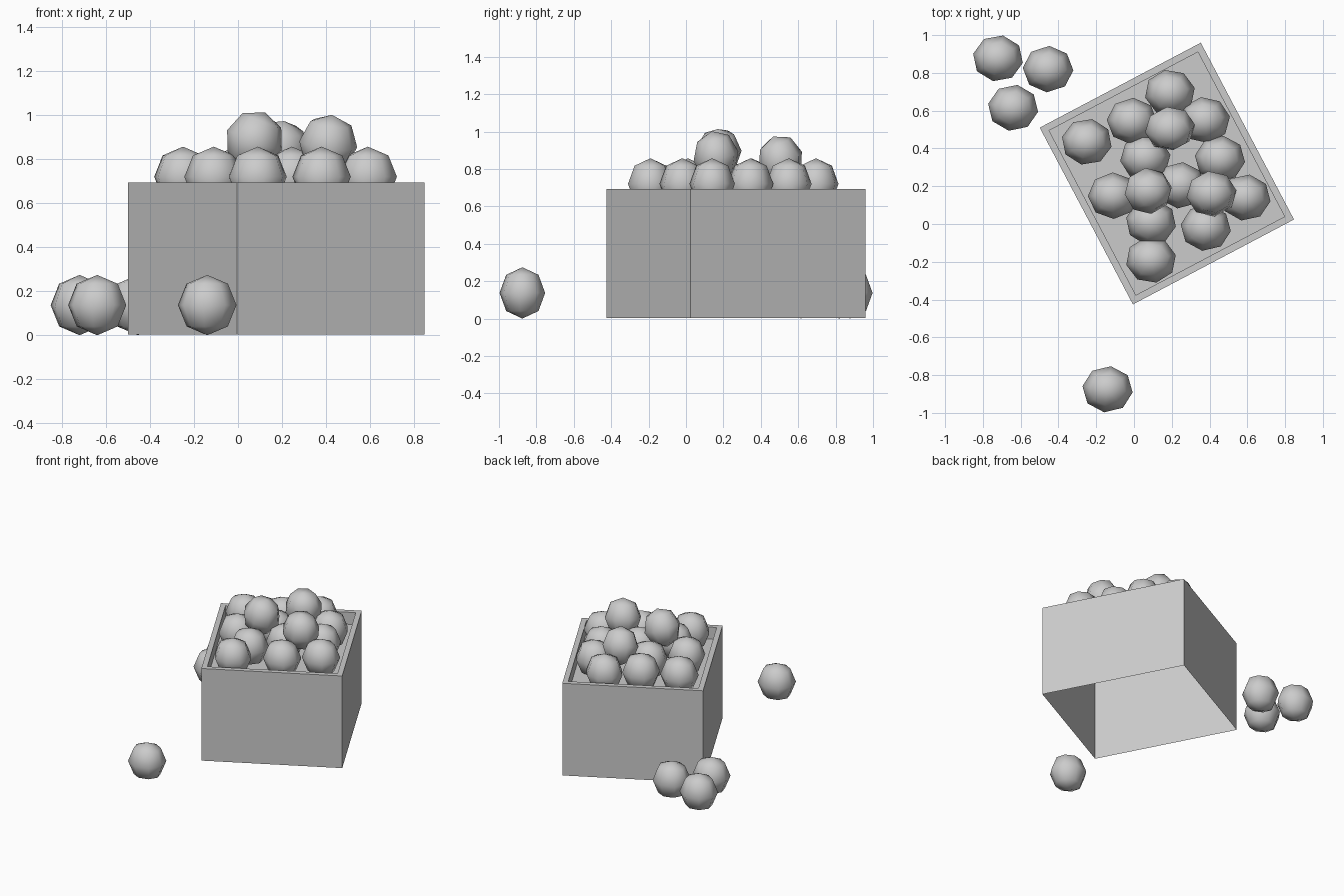
import bpy
import bmesh
import math
import random
from mathutils import Euler, Matrix, Vector

random.seed(4)
if "Cube" in bpy.data.objects:
    bpy.data.objects.remove(bpy.data.objects["Cube"], do_unlink=True)

# One plain grey for everything
grey = bpy.data.materials.new("plain grey")
grey.use_nodes = True
colour = (0.6, 0.6, 0.6, 1)
grey.diffuse_color = colour
grey.node_tree.nodes["Principled BSDF"].inputs["Base Color"].default_value = colour


def finish(bm, name, smooth=False):
    mesh = bpy.data.meshes.new(name)
    bm.to_mesh(mesh)
    bm.free()
    mesh.materials.append(grey)
    for face in mesh.polygons:
        face.use_smooth = smooth
    obj = bpy.data.objects.new(name, mesh)
    bpy.context.collection.objects.link(obj)
    return obj


# Crate: open underneath, with a thin rim around a sunken tray
WIDTH, DEPTH, HEIGHT, RIM, TRAY = 0.964, 1.058, 0.69, 0.052, 0.09
bm = bmesh.new()
bmesh.ops.create_cube(bm, size=1)
bmesh.ops.scale(bm, vec=(WIDTH, DEPTH, HEIGHT), verts=bm.verts)
top = max(bm.faces, key=lambda f: f.calc_center_median().z)
bottom = min(bm.faces, key=lambda f: f.calc_center_median().z)
bmesh.ops.delete(bm, geom=[bottom], context="FACES_ONLY")
bmesh.ops.inset_individual(bm, faces=[top], thickness=RIM)
sunk = bmesh.ops.extrude_face_region(bm, geom=[top])["geom"]
bmesh.ops.translate(bm, vec=(0, 0, -TRAY),
                    verts=[v for v in sunk if isinstance(v, bmesh.types.BMVert)])
if top.is_valid:
    bmesh.ops.delete(bm, geom=[top], context="FACES_ONLY")
crate = finish(bm, "crate")
crate.location = (0.174, 0.267, HEIGHT / 2 + 0.003)
crate.rotation_euler.z = math.radians(27.8)


# Balls: eight-sided, slightly squashed front to back
def ball(name, x, y, z, tilt=(0, 0)):
    bm = bmesh.new()
    bmesh.ops.create_uvsphere(bm, u_segments=8, v_segments=4, radius=1)
    turn = Euler((*tilt, random.uniform(-0.25, 0.25))).to_matrix().to_4x4()
    squash = Matrix.Diagonal(Vector((0.134, 0.123, 0.137, 1)))
    bm.transform(squash @ turn)
    finish(bm, name, smooth=True).location = (x, y, z)


# Balls lying on the ground
for x, y in [(-0.14, -0.875), (-0.72, 0.877), (-0.455, 0.82), (-0.64, 0.615)]:
    ball("loose_ball", x, y, 0.137)

# Lower layer in the crate
for x, y in [(-0.25, 0.435), (-0.01, 0.545), (0.19, 0.695), (0.375, 0.55),
             (0.06, 0.35), (0.455, 0.345), (-0.11, 0.15), (0.245, 0.205),
             (0.59, 0.14), (0.09, 0.01), (0.38, -0.02), (0.09, -0.19)]:
    ball("lower_ball", x, y, 0.72)

# Tilted balls piled on top
ball("upper_ball", 0.19, 0.505, 0.845, (0.35, 0.1))
ball("upper_ball", 0.075, 0.175, 0.885, (0.1, 0.35))
ball("upper_ball", 0.41, 0.16, 0.868, (0.2, 0.1))
